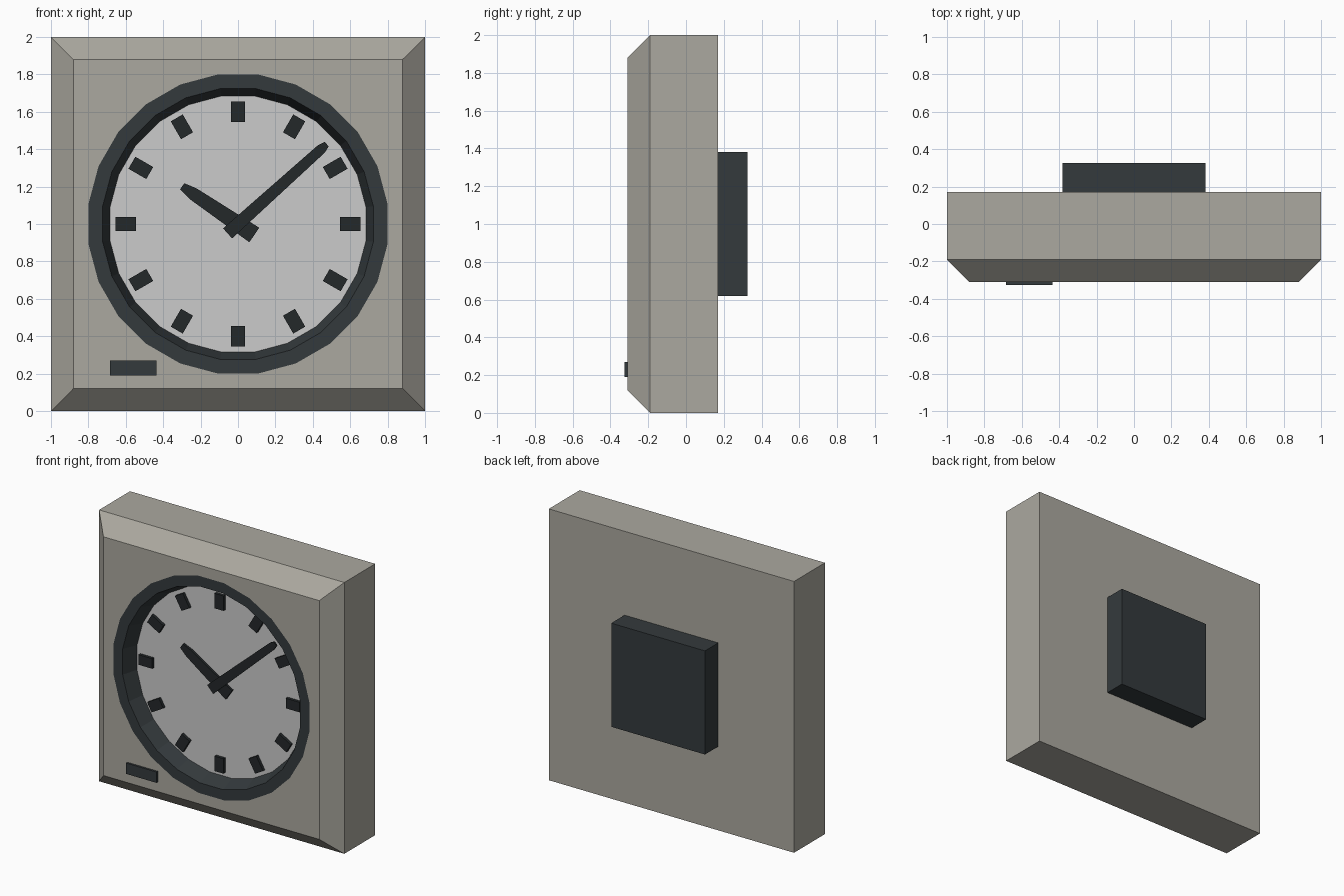
import bpy, bmesh
from math import sin, cos, pi, radians

if "Cube" in bpy.data.objects:
    bpy.data.objects.remove(bpy.data.objects["Cube"])

SEG = 24
CZ = 1.0  # height of the dial centre


def material(name, rgb):
    m = bpy.data.materials.new(name)
    m.diffuse_color = (*rgb, 1)
    m.use_nodes = True
    m.node_tree.nodes["Principled BSDF"].inputs["Base Color"].default_value = m.diffuse_color
    return m


CASE = material("warm_grey", (0.41, 0.395, 0.35))
DARK = material("dark_slate", (0.034, 0.042, 0.046))
BLACK = material("near_black", (0.017, 0.021, 0.023))


def rect(x0, x1, z0, z1):
    return [(x0, z0), (x1, z0), (x1, z1), (x0, z1)]


def circle(r):
    return [(r * cos((i + .5) * 2 * pi / SEG), CZ + r * sin((i + .5) * 2 * pi / SEG))
            for i in range(SEG)]


def radial(profile, clock_deg):
    """Symmetric strip of (distance, half width) pairs pointing at a clock angle."""
    a = radians(clock_deg)
    outline = [(-w, r) for r, w in profile] + [(w, r) for r, w in reversed(profile)]
    return [(x * cos(a) + r * sin(a), CZ - x * sin(a) + r * cos(a)) for x, r in outline]


def loft(name, sections, mat=None, closed=False):
    """Skin (outline, y) sections; cap the ends, or join last to first."""
    bm = bmesh.new()
    loops = [[bm.verts.new((x, y, z)) for x, z in pts] for pts, y in sections]
    pairs = list(zip(loops, loops[1:]))
    if closed:
        pairs.append((loops[-1], loops[0]))
    else:
        bm.faces.new(loops[0])
        bm.faces.new(loops[-1])
    for a, b in pairs:
        for i in range(len(a)):
            j = (i + 1) % len(a)
            bm.faces.new((a[i], a[j], b[j], b[i]))
    bmesh.ops.recalc_face_normals(bm, faces=bm.faces)
    me = bpy.data.meshes.new(name)
    bm.to_mesh(me)
    bm.free()
    ob = bpy.data.objects.new(name, me)
    bpy.context.collection.objects.link(ob)
    if mat:
        me.materials.append(mat)
    return ob


def slab(name, pts, y0, y1, mat=None):
    return loft(name, [(pts, y0), (pts, y1)], mat)


# Case with bevelled front, and a round recess for the dial
full = rect(-1, 1, 0, 2)
case = loft("case", [(full, .17), (full, -.19), (rect(-.88, .88, .12, 1.88), -.31)], CASE)
cutter = slab("recess_cutter", circle(.807), -.5, -.19, CASE)
cutter.hide_render = True
cutter.hide_viewport = True
cut = case.modifiers.new("recess", 'BOOLEAN')
cut.operation = 'DIFFERENCE'
cut.solver = 'EXACT'
cut.object = cutter

# Flush bezel ring with sloping inner wall, and the dial plate
loft("bezel_ring", [(circle(.807), -.31), (circle(.73), -.31),
                    (circle(.69), -.20), (circle(.807), -.19)], DARK, closed=True)
slab("dial", circle(.692), -.20, -.19)

# Hour markers
for h in range(12):
    slab(f"hour_marker_{h + 1}", radial([(.545, .037), (.655, .037)], 30 * (h + 1)),
         -.222, -.20, BLACK)

# Hands, tapered with narrowed tips
slab("hour_hand", radial([(-.105, .047), (.29, .034), (.36, .02)], -56), -.232, -.215, BLACK)
slab("minute_hand", radial([(-.075, .036), (.60, .027), (.638, .016)], 48), -.245, -.232, BLACK)

# Front plate and rear wall mount
slab("front_plate", rect(-.685, -.437, .19, .27), -.325, -.31, DARK)
slab("wall_mount", rect(-.382, .382, .618, 1.382), .17, .325, DARK)
